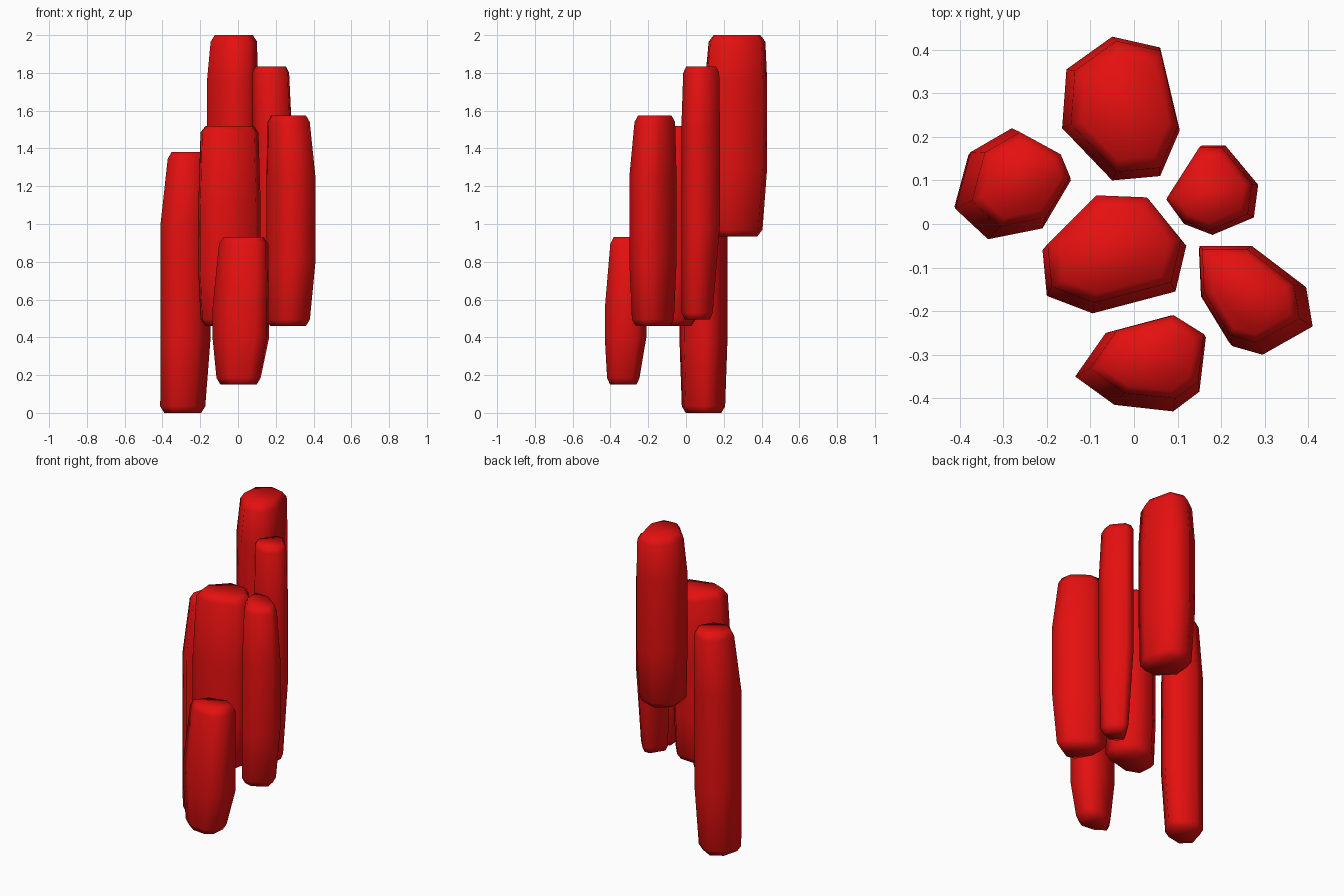
import bpy
import bmesh

default = bpy.data.objects.get("Cube")
if default:
    bpy.data.objects.remove(default, do_unlink=True)

# Single red colour
red = bpy.data.materials.new("crystal red")
red.use_nodes = True
colour = (0.78, 0.005, 0.005, 1)
red.diffuse_color = colour
red.node_tree.nodes["Principled BSDF"].inputs["Base Color"].default_value = colour

BEVEL_HEIGHT = 0.035
BEVEL_SCALE = 0.82


def column(name, outline, bottom, top):
    """Faceted column; each end is (end z, taper start z, scale, shift x, shift y)."""
    cx = (min(p[0] for p in outline) + max(p[0] for p in outline)) / 2
    cy = (min(p[1] for p in outline) + max(p[1] for p in outline)) / 2
    bm = bmesh.new()

    def ring(z, scale=1, dx=0, dy=0):
        return [bm.verts.new((cx + dx + (x - cx) * scale,
                              cy + dy + (y - cy) * scale, z)) for x, y in outline]

    def end_rings(end, direction):
        z, start, scale, dx, dy = end
        return [ring(start),
                ring(z - direction * BEVEL_HEIGHT, scale, dx, dy),
                ring(z, scale * BEVEL_SCALE, dx, dy)]

    rings = end_rings(bottom, -1)[::-1] + end_rings(top, 1)
    for low, high in zip(rings, rings[1:]):
        for i in range(len(outline)):
            j = (i + 1) % len(outline)
            bm.faces.new((low[i], low[j], high[j], high[i]))
    bm.faces.new(rings[0])
    bm.faces.new(rings[-1])
    bmesh.ops.recalc_face_normals(bm, faces=bm.faces)
    for face in bm.faces:
        face.smooth = True

    mesh = bpy.data.meshes.new(name)
    bm.to_mesh(mesh)
    bm.free()
    mesh.materials.append(red)
    obj = bpy.data.objects.new(name, mesh)
    bpy.context.collection.objects.link(obj)
    return obj


# Tallest column at the back
column("back_column",
       [(-.05, .43), (.06, .405), (.105, .215), (.06, .11),
        (-.05, .10), (-.165, .22), (-.155, .355)],
       bottom=(.935, 1.3, .91, 0, -.01), top=(2, 1.75, .91, .008, .005))

# Lowest column, on the model's right
column("right_column",
       [(-.28, .22), (-.17, .16), (-.145, .10), (-.21, -.01),
        (-.335, -.035), (-.41, .035), (-.375, .165)],
       bottom=(0, .4, .9, -.015, 0), top=(1.38, 1, .85, .018, .01))

# Widest column in the middle
column("middle_column",
       [(-.09, .06), (.035, .055), (.12, -.05), (.095, -.155),
        (-.095, -.205), (-.2, -.165), (-.21, -.06)],
       bottom=(.46, .75, .93, 0, 0), top=(1.52, 1.1, .93, 0, .015))

# Slender column, back left
column("back_left_column",
       [(.155, .18), (.21, .18), (.285, .09), (.275, .015),
        (.18, -.025), (.115, 0), (.075, .055)],
       bottom=(.495, 1, .8, 0, -.018), top=(1.835, 1.5, .93, -.007, .003))

# Column, front left
column("front_left_column",
       [(.15, -.05), (.27, -.05), (.395, -.145), (.41, -.235),
        (.295, -.3), (.225, -.28), (.155, -.165)],
       bottom=(.46, .8, .89, -.015, 0), top=(1.575, 1.25, .86, -.012, .01))

# Short column at the front
column("front_column",
       [(-.065, -.25), (.085, -.21), (.165, -.26), (.15, -.385),
        (.09, -.43), (-.045, -.415), (-.135, -.35)],
       bottom=(.15, .4, .78, -.012, -.012), top=(.93, .55, .87, .015, .015))
